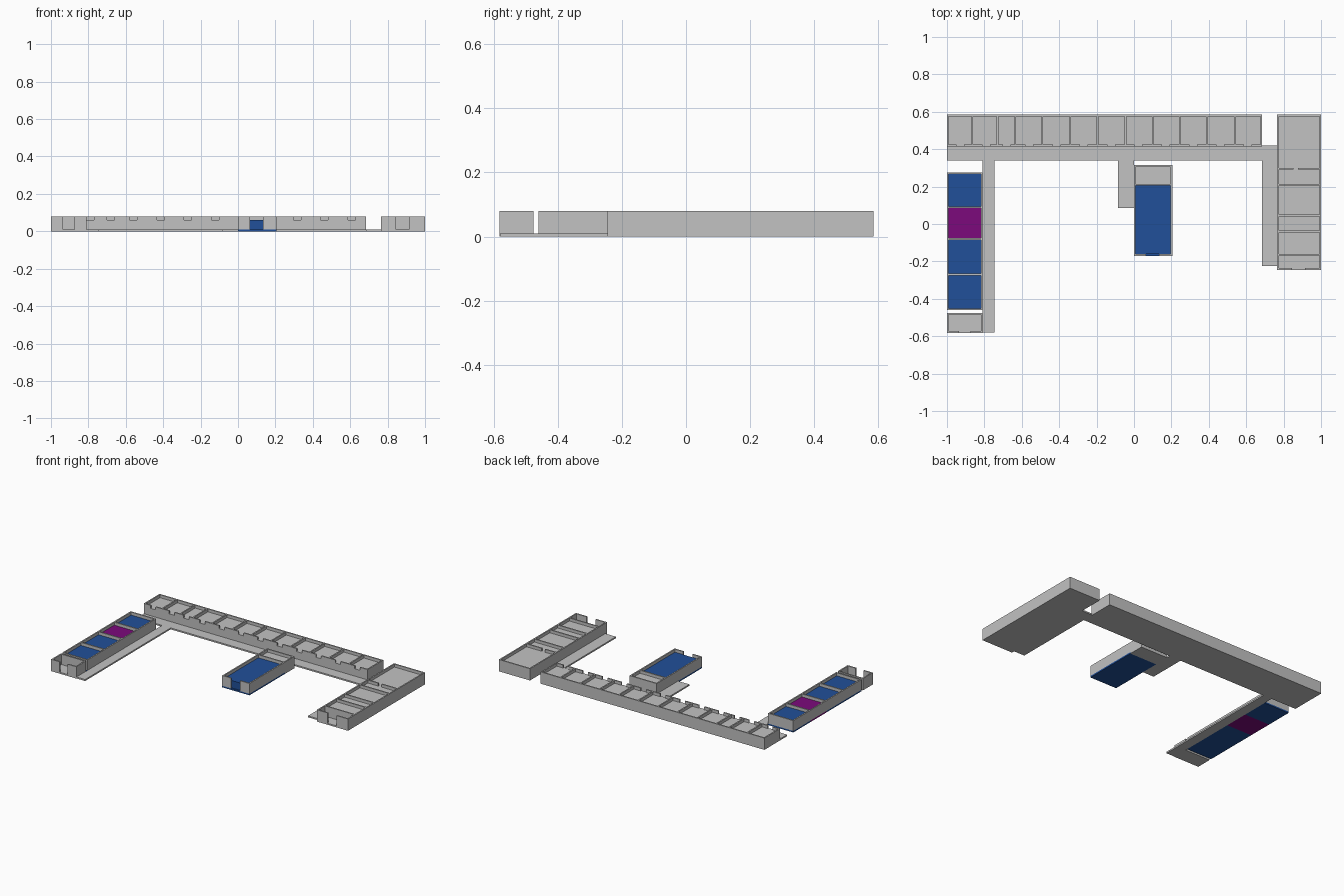
import bpy, bmesh

if "Cube" in bpy.data.objects:
    bpy.data.objects.remove(bpy.data.objects["Cube"])

H, SLAB, FILL, T = 0.08, 0.01, 0.06, 0.009  # wall top, slab top, room floor, wall thickness


def material(name, rgb):
    m = bpy.data.materials.new(name)
    m.diffuse_color = (*rgb, 1)
    m.use_nodes = True
    m.node_tree.nodes["Principled BSDF"].inputs["Base Color"].default_value = m.diffuse_color
    return m


GREY = material("light grey", (0.54, 0.54, 0.54))
BLUE = material("room blue", (0.015, 0.08, 0.32))
PURPLE = material("room purple", (0.2, 0.003, 0.2))


def build(name, boxes, mat):
    """One object from a list of (x0, x1, y0, y1, z0, z1) boxes."""
    bm = bmesh.new()
    for x0, x1, y0, y1, z0, z1 in boxes:
        v = bmesh.ops.create_cube(bm, size=1)["verts"]
        for p in v:
            p.co = (x1 if p.co.x > 0 else x0,
                    y1 if p.co.y > 0 else y0,
                    z1 if p.co.z > 0 else z0)
    me = bpy.data.meshes.new(name)
    bm.to_mesh(me)
    bm.free()
    me.materials.append(mat)
    bpy.context.collection.objects.link(bpy.data.objects.new(name, me))


def wall_x(x0, x1, y, doors=(), sill=SLAB):
    """Wall along x, starting at y, with door gaps (centre, width) above a sill."""
    boxes, start = [], x0
    for c, w in doors:
        boxes.append((start, c - w / 2, y, y + T, SLAB, H))
        if sill > SLAB:
            boxes.append((c - w / 2, c + w / 2, y, y + T, SLAB, sill))
        start = c + w / 2
    boxes.append((start, x1, y, y + T, SLAB, H))
    return boxes


def wall_y(x, y0, y1):
    return [(x, x + T, y0, y1, SLAB, H)]


def sides(x0, x1, y0, y1):
    return wall_y(x0, y0, y1) + wall_y(x1 - T, y0, y1)


# Walkways joining the wings
build("walkways", [
    (-1, 0.765, 0.34, 0.42, 0, SLAB),
    (-0.81, -0.745, -0.58, 0.34, 0, SLAB),
    (-0.085, 0, 0.085, 0.34, 0, SLAB),
    (0.685, 0.765, -0.225, 0.34, 0, SLAB)], GREY)

# Back row of rooms with a notch above each doorway
X0, X1, Y0, Y1 = -1, 0.685, 0.415, 0.585
splits = [-0.865, -0.73, -0.635, -0.49, -0.34, -0.195, -0.045, 0.10, 0.245, 0.39, 0.54]
notches = [-0.93, -0.79, -0.68] + [-0.56 + 0.146 * i for i in range(9)]
walls = wall_x(X0, X1, Y0, [(c, 0.04) for c in notches], FILL)
walls += wall_x(X0, X1, Y1 - T) + sides(X0, X1, Y0 + T, Y1 - T)
for x in splits:
    walls += wall_y(x - T / 2, Y0 + T, Y1 - T)
build("back_row_walls", walls, GREY)
build("back_row_floor", [(X0, X1, Y0, Y1, 0, SLAB),
                         (X0 + T, X1 - T, Y0 + T, Y1 - T, SLAB, FILL)], GREY)

# Right wing with an open porch at its front
X0, X1, Y0, Y1 = 0.765, 1.0, -0.245, 0.585
walls = sides(X0, X1, Y0, Y1) + wall_x(X0 + T, X1 - T, Y1 - T)
walls += wall_x(X0, X1, Y0, [(0.88, 0.07)])
for y in (-0.165, -0.04, 0.045, 0.21):
    walls += wall_x(X0 + T, X1 - T, y - T / 2)
walls += wall_x(X0 + T, X1 - T, 0.295 - T / 2, [(0.865, 0.025)], FILL)
build("right_wing_walls", walls, GREY)
build("right_wing_floor", [(X0, X1, Y0, Y1, 0, SLAB),
                           (X0 + T, X1 - T, -0.165, Y1 - T, SLAB, FILL)], GREY)

# Middle block: large blue hall with a doorway, grey room behind
X0, X1, Y0, YM, Y1 = 0, 0.205, -0.17, 0.21, 0.315
walls = sides(X0, X1, Y0, Y1) + wall_x(X0 + T, X1 - T, Y1 - T)
walls += wall_x(X0 + T, X1 - T, Y0, [(0.1, 0.07)]) + wall_x(X0 + T, X1 - T, YM - T / 2)
build("middle_walls", walls, GREY)
build("middle_hall_floor", [(X0, X1, Y0, YM, 0, SLAB),
                            (X0 + T, X1 - T, Y0 + T, YM, SLAB, FILL)], BLUE)
build("middle_back_room_floor", [(X0, X1, YM, Y1, 0, SLAB),
                                 (X0 + T, X1 - T, YM, Y1 - T, SLAB, FILL)], GREY)

# Left wing: four coloured rooms
X0, X1 = -1, -0.81
edges = [-0.46, -0.27, -0.08, 0.09, 0.275]
walls = sides(X0, X1, edges[0], edges[-1])
for i, y in enumerate(edges):
    shift = 0 if i == 0 else T if i == 4 else T / 2
    walls += wall_x(X0 + T, X1 - T, y - shift)
build("left_wing_walls", walls, GREY)
for i, mat in enumerate((BLUE, BLUE, PURPLE, BLUE)):
    a, b = edges[i], edges[i + 1]
    build(f"left_room_floor_{i + 1}", [
        (X0, X1, a, b, 0, SLAB),
        (X0 + T, X1 - T, a + T / 2, b - T / 2, SLAB, FILL)], mat)

# Small detached gatehouse in front of the left wing
Y0, Y1 = -0.582, -0.475
walls = sides(X0, X1, Y0, Y1) + wall_x(X0 + T, X1 - T, Y1 - T)
walls += wall_x(X0 + T, X1 - T, Y0, [(-0.905, 0.06)])
build("gatehouse_walls", walls, GREY)
build("gatehouse_floor", [(X0, X1, Y0, Y1, 0, SLAB)], GREY)
